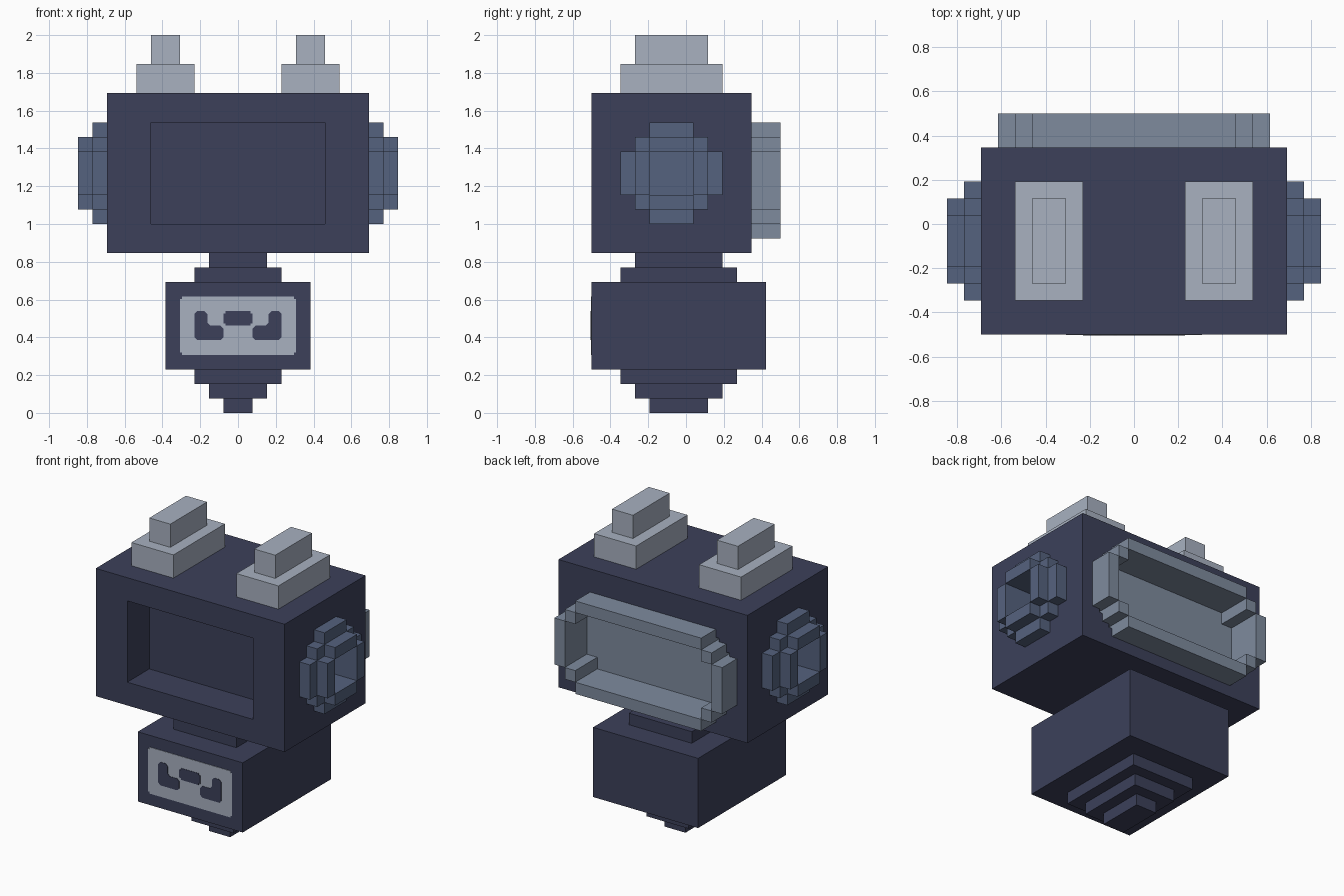
import bpy
import bmesh
from mathutils import Vector

if "Cube" in bpy.data.objects:
    bpy.data.objects.remove(bpy.data.objects["Cube"], do_unlink=True)

U = 1 / 13  # one block of the model's grid


def material(name, rgb):
    lin = [(c / 255 / 12.92) if c <= 10 else ((c / 255 + 0.055) / 1.055) ** 2.4 for c in rgb]
    m = bpy.data.materials.new(name)
    m.use_nodes = True
    m.diffuse_color = (*lin, 1)
    m.node_tree.nodes["Principled BSDF"].inputs["Base Color"].default_value = (*lin, 1)
    return m


NAVY = material("dark navy", (60, 64, 90))
PALE = material("pale grey", (168, 177, 192))
SLATE = material("slate grey", (126, 139, 158))
BLUE = material("steel blue", (85, 98, 126))


def prism(name, pts, axis, lo, hi, mat):
    """Extrude a 2D outline (grid units) along an axis from lo to hi."""
    def place(p, d):
        return Vector({"x": (d, p[0], p[1]), "y": (p[0], d, p[1]), "z": (p[0], p[1], d)}[axis]) * U
    bm = bmesh.new()
    a = [bm.verts.new(place(p, lo)) for p in pts]
    b = [bm.verts.new(place(p, hi)) for p in pts]
    bm.faces.new(a)
    bm.faces.new(b)
    n = len(pts)
    for i in range(n):
        j = (i + 1) % n
        bm.faces.new((a[i], a[j], b[j], b[i]))
    bmesh.ops.recalc_face_normals(bm, faces=bm.faces)
    me = bpy.data.meshes.new(name)
    bm.to_mesh(me)
    bm.free()
    me.materials.append(mat)
    ob = bpy.data.objects.new(name, me)
    bpy.context.collection.objects.link(ob)
    return ob


def box(name, x, y, z, mat):
    pts = [(x[0], y[0]), (x[1], y[0]), (x[1], y[1]), (x[0], y[1])]
    return prism(name, pts, "z", z[0], z[1], mat)


def stepped(steps, cx, cy, grow=0.0):
    """Symmetric stair-cornered outline from (half width, half height) pairs."""
    q = []
    for i, (w, h) in enumerate(steps):
        if i:
            q.append((w, steps[i - 1][1]))
        q.append((w, h))
    q = [(w + grow, h + grow) for w, h in q]
    pts = q + [(-w, h) for w, h in reversed(q)]
    pts += [(-w, -h) for w, h in q] + [(w, -h) for w, h in reversed(q)]
    return [(cx + w, cy + h) for w, h in pts]


def cut(target, cutter):
    """Subtract the cutter from the target and remove the cutter."""
    cutter.hide_render = True
    mod = target.modifiers.new("cut", "BOOLEAN")
    mod.operation = "DIFFERENCE"
    mod.solver = "EXACT"
    mod.object = cutter
    bpy.context.view_layer.objects.active = target
    bpy.ops.object.modifier_apply(modifier=mod.name)
    bpy.data.objects.remove(cutter, do_unlink=True)


# Head with a recessed screen
head = box("head", (-9, 9), (-6.5, 4.5), (11, 22), NAVY)
cut(head, box("screen_cutter", (-6, 6), (-8, -3.5), (13, 20), NAVY))

# Back panel: stepped frame around a recess
PANEL = [(8, 2), (7, 3), (6, 4)]
PANEL_HOLE = [(7, 2), (6, 3)]
cut(head, prism("panel_pocket", stepped(PANEL_HOLE, 0, 16, 0.3), "y", 3.2, 8, NAVY))
panel = prism("back_panel", stepped(PANEL, 0, 16), "y", 3, 6.5, SLATE)
cut(panel, prism("panel_cutter", stepped(PANEL_HOLE, 0, 16), "y", 3.5, 8, SLATE))

# Round side pads with a square well, and the ears
for side, s in (("left", 1), ("right", -1)):
    def span(a, b):
        return tuple(sorted((s * a, s * b)))

    cut(head, prism("pad_pocket", stepped([(1.5, 1.5)], -1, 16.5, 0.3), "x", *span(7.7, 12), NAVY))
    pad = prism(side + "_pad", stepped([(3.5, 1.5), (2.5, 2.5), (1.5, 3.5)], -1, 16.5),
                "x", *span(7.5, 10), BLUE)
    cut(pad, prism("pad_cutter", stepped([(1.5, 1.5)], -1, 16.5), "x", *span(8, 12), BLUE))
    rim = {"front": ((-3.5, -2.5), (15, 18)), "back": ((0.5, 1.5), (15, 18)),
           "top": ((-2.5, 0.5), (18, 19)), "bottom": ((-2.5, 0.5), (14, 15))}
    for where, (y, z) in rim.items():
        box(f"{side}_pad_rim_{where}", span(10, 11), y, z, BLUE)

    box(side + "_ear_base", span(3, 7), (-4.5, 2.5), (22, 24), PALE)
    box(side + "_ear_tip", span(4, 6), (-3.5, 1.5), (24, 26), PALE)

# Neck, body and tapering foot
for name, w, y0, y1, z0, z1 in (
        ("neck_upper", 2, -3.5, 2.5, 10, 11),
        ("neck_lower", 3, -4.5, 3.5, 9, 10),
        ("body", 5, -6.5, 5.5, 3, 9),
        ("foot_upper", 3, -4.5, 3.5, 2, 3),
        ("foot_middle", 2, -3.5, 2.5, 1, 2),
        ("foot_tip", 1, -2.5, 1.5, 0, 1)):
    box(name, (-w, w), (y0, y1), (z0, z1), NAVY)

# Chest badge with dark marks
prism("chest_badge", stepped([(4, 1.85), (3.85, 2)], 0, 6), "y", -6.54, -6.45, PALE)
prism("badge_centre_mark", stepped([(1, 0.35), (0.85, 0.5)], 0, 6.5), "y", -6.57, -6.5, NAVY)
HOOK = [(-3, 5.2), (-2.8, 5), (-1.2, 5), (-1, 5.2), (-1, 5.8), (-1.2, 6), (-1.9, 6),
        (-2.1, 6.2), (-2.1, 6.8), (-2.3, 7), (-2.8, 7), (-3, 6.8)]
for side, s in (("left", -1), ("right", 1)):
    prism(side + "_badge_hook", [(s * x, z) for x, z in HOOK], "y", -6.57, -6.5, NAVY)
